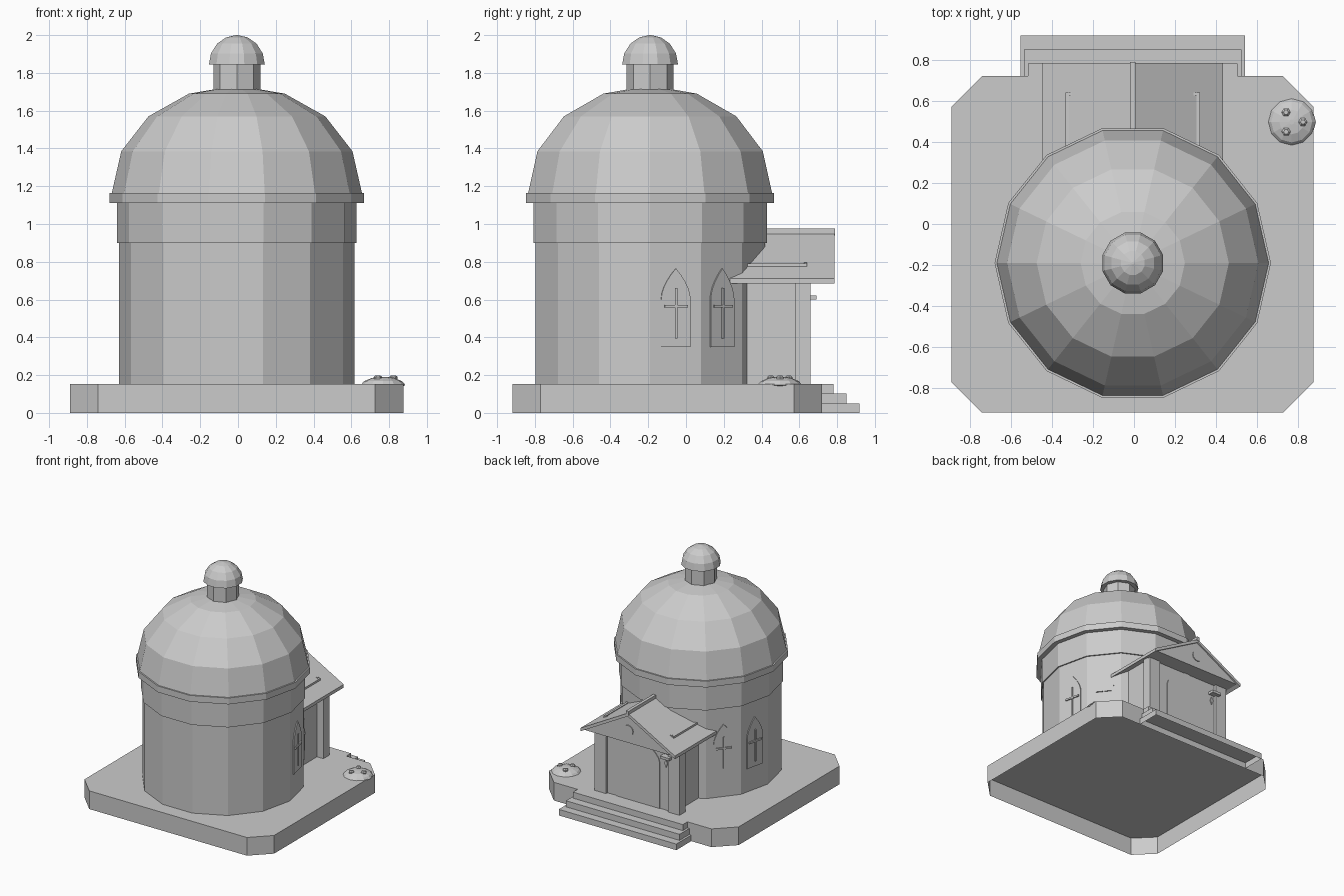
import bpy
import bmesh
from math import cos, sin, pi, radians
from mathutils import Matrix, Vector

if "Cube" in bpy.data.objects:
    bpy.data.objects.remove(bpy.data.objects["Cube"])

stone = bpy.data.materials.new("pale grey stone")
stone.use_nodes = True
stone.diffuse_color = (0.6, 0.6, 0.6, 1)
stone.node_tree.nodes["Principled BSDF"].inputs["Base Color"].default_value = (0.6, 0.6, 0.6, 1)

CX, CY = -0.006, -0.19      # axis of the round tower
SIDES = 14
BASE_TOP = 0.153


def finish(name, bm):
    mesh = bpy.data.meshes.new(name)
    bm.to_mesh(mesh)
    bm.free()
    mesh.materials.append(stone)
    obj = bpy.data.objects.new(name, mesh)
    bpy.context.collection.objects.link(obj)
    return obj


def prism(name, outline, depth, matrix=Matrix(), hollow=False):
    """Extrude a flat outline along local z; a hollow one has no bottom face."""
    bm = bmesh.new()
    base = bm.faces.new([bm.verts.new((x, y, 0)) for x, y in outline])
    out = bmesh.ops.extrude_face_region(bm, geom=[base], use_keep_orig=True)["geom"]
    moved = [v for v in out if isinstance(v, bmesh.types.BMVert)]
    bmesh.ops.translate(bm, verts=moved, vec=(0, 0, depth))
    bmesh.ops.recalc_face_normals(bm, faces=bm.faces)
    if hollow:
        bmesh.ops.delete(bm, geom=[base], context='FACES_ONLY')
    bm.transform(matrix)
    return finish(name, bm)


def rect(x0, x1, y0, y1):
    return [(x0, y0), (x1, y0), (x1, y1), (x0, y1)]


def box(name, x0, x1, y0, y1, z0, z1, hollow=False):
    return prism(name, rect(x0, x1, y0, y1), z1 - z0, Matrix.Translation((0, 0, z0)), hollow)


def lathe(name, profile, sides, center=(CX, CY), turn=0.0):
    """Faceted solid of revolution from (radius, height) pairs, bottom to top."""
    bm = bmesh.new()
    rings = []
    for r, z in profile:
        ring = []
        for i in range(sides):
            a = turn + 2 * pi * i / sides
            ring.append(bm.verts.new((center[0] + r * cos(a), center[1] + r * sin(a), z)))
        rings.append(ring)
    for low, high in zip(rings, rings[1:]):
        for i in range(sides):
            j = (i + 1) % sides
            bm.faces.new((low[i], low[j], high[j], high[i]))
    bm.faces.new(rings[0])
    bm.faces.new(rings[-1])
    bmesh.ops.recalc_face_normals(bm, faces=bm.faces)
    return finish(name, bm)


def facing(angle, origin):
    """Local x runs along a wall, y runs up, z points out of it."""
    out = Vector((cos(angle), sin(angle), 0))
    along = Vector((-sin(angle), cos(angle), 0))
    m = Matrix((along, Vector((0, 0, 1)), out)).transposed().to_4x4()
    return Matrix.Translation(origin) @ m


def pointed_arch(half, bottom, spring, top, steps=5):
    right = [(half * (1 - (i / steps) ** 1.8), spring + (top - spring) * i / steps)
             for i in range(steps)]
    left = [(-x, z) for x, z in reversed(right)]
    return [(-half, bottom), (half, bottom)] + right + [(0, top)] + left


# Plinth with cut corners, open underneath
x0, x1, y0, y1, c = -0.89, 0.875, -0.919, 0.72, 0.149
prism("plinth", [(x0 + c, y0), (x1 - c, y0), (x1, y0 + c), (x1, y1 - c),
                 (x1 - c, y1), (x0 + c, y1), (x0, y1 - c), (x0, y0 + c)],
      BASE_TOP, hollow=True)

# Entrance steps, open underneath
for i in range(3):
    half = 0.547 - 0.018 * i
    box(f"step_{i + 1}", CX - half, CX + half, y1, 0.919 - 0.069 * i,
        0.051 * i, 0.051 * (i + 1), hollow=True)

# Round tower, dome and lantern
lathe("tower_wall", [(0.623, BASE_TOP), (0.623, 0.9)], SIDES)
lathe("tower_band", [(0.634, 0.9), (0.634, 1.112)], SIDES)
lathe("cornice", [(0.673, 1.112), (0.673, 1.165)], SIDES)
lathe("dome", [(0.662, 1.165), (0.612, 1.385), (0.468, 1.57), (0.254, 1.69), (0.02, 1.73)], SIDES)
lathe("lantern", [(0.125, 1.69), (0.125, 1.85)], 8)
cap = [(0.153 * cos(a), 1.845 + 0.155 * sin(a))
       for a in (radians(d) for d in (0, 22, 45, 67, 88))]
lathe("lantern_cap", cap, 12, turn=pi / 12)

# Pointed windows with crosses on both flanks
apothem = 0.623 * cos(pi / SIDES)
for k in (0, 1, 5, 6):
    a = (k + 0.5) * 2 * pi / SIDES
    wall = facing(a, (CX + apothem * cos(a), CY + apothem * sin(a), 0))
    prism(f"window_{k}", pointed_arch(0.08, 0.35, 0.6, 0.765), 0.008, wall)
    prism(f"window_cross_upright_{k}", rect(-0.006, 0.006, 0.395, 0.66), 0.017, wall)
    prism(f"window_cross_bar_{k}", rect(-0.063, 0.063, 0.557, 0.572), 0.018, wall)

# Porch body, door and pediment
porch = facing(pi / 2, (CX, 0.1, 0))
prism("porch_body", [(-0.335, BASE_TOP), (0.335, BASE_TOP), (0.335, 0.755),
                     (0, 0.94), (-0.335, 0.755)], 0.54, porch)
back = facing(pi / 2, (CX, 0.64, 0))
prism("porch_door", pointed_arch(0.2, BASE_TOP, 0.54, 0.71), 0.006, back)
prism("pediment", [(-0.425, 0.7), (0.425, 0.7), (0, 0.935)], 0.132, back)
prism("pediment_disc", [(0.045 * cos(i * pi / 6), 0.805 + 0.045 * sin(i * pi / 6))
                        for i in range(12)], 0.139, back)

# Porch columns, roof slopes and hooked roof rails
for side, s in (("left", 1), ("right", -1)):
    xs = sorted((CX + s * 0.29, CX + s * 0.395))
    box(f"porch_column_{side}", *xs, 0.58, 0.66, BASE_TOP, 0.735)
    prism(f"porch_roof_{side}", [(0, 0.955), (-s * 0.44, 0.712), (-s * 0.44, 0.685), (0, 0.928)],
          0.685, porch)
    xs = sorted((CX + s * 0.31, CX + s * 0.328))
    box(f"roof_rail_{side}", *xs, 0.3, 0.64, 0.765, 0.79)
    xs = sorted((CX + s * 0.295, CX + s * 0.311))
    box(f"roof_rail_hook_{side}", *xs, 0.625, 0.64, 0.77, 0.795)
box("roof_ridge", CX - 0.013, CX + 0.013, 0.3, 0.79, 0.94, 0.975)

# Lamp bracket and diamond plate by the entrance
box("lamp_bracket", -0.325, -0.24, 0.64, 0.69, 0.6, 0.622)
prism("diamond_plate", [(0.245, 0.55), (0.26, 0.515), (0.275, 0.55), (0.26, 0.585)], 0.009, back)

# Low round bush with blossoms at the corner
bush = (0.768, 0.497)
lathe("bush", [(0.09, 0.13), (0.118, 0.148), (0.1, 0.168), (0.06, 0.185), (0.012, 0.191)], 12, bush)
for i, a in enumerate((0, 2.1, 4.2)):
    spot = (bush[0] + 0.055 * cos(a), bush[1] + 0.055 * sin(a))
    lathe(f"blossom_{i + 1}", [(0.02, 0.175), (0.022, 0.19), (0.012, 0.199)], 6, spot)
